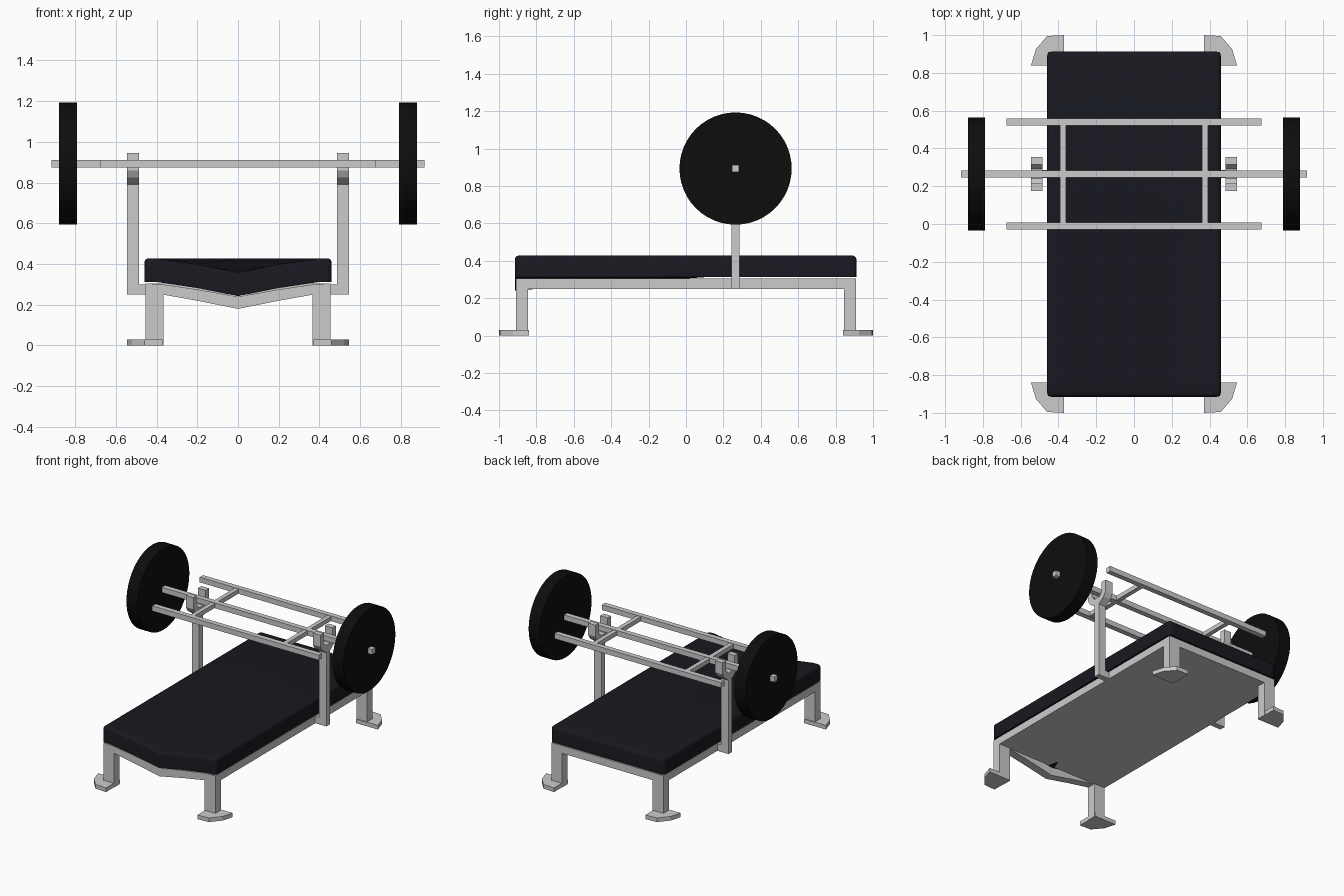
import bpy, bmesh, math
from mathutils import Vector, Matrix

if "Cube" in bpy.data.objects:
    bpy.data.objects.remove(bpy.data.objects["Cube"])


def material(name, col):
    m = bpy.data.materials.new(name)
    m.diffuse_color = (*col, 1)
    m.use_nodes = True
    m.node_tree.nodes["Principled BSDF"].inputs["Base Color"].default_value = m.diffuse_color
    return m


RUBBER = material("black_rubber", (0.004, 0.004, 0.004))
VINYL = material("dark_vinyl", (0.009, 0.009, 0.014))


def finish(name, bm, mat=None, smooth=None):
    bmesh.ops.recalc_face_normals(bm, faces=bm.faces)
    me = bpy.data.meshes.new(name)
    bm.to_mesh(me)
    bm.free()
    ob = bpy.data.objects.new(name, me)
    bpy.context.collection.objects.link(ob)
    if mat:
        me.materials.append(mat)
    if smooth:
        bpy.ops.object.select_all(action='DESELECT')
        ob.select_set(True)
        bpy.context.view_layer.objects.active = ob
        bpy.ops.object.shade_smooth_by_angle(angle=math.radians(smooth))
    return ob


def box_bm(x0, x1, y0, y1, z0, z1):
    bm = bmesh.new()
    bmesh.ops.create_cube(bm, size=1)
    for v in bm.verts:
        v.co = Vector(((x0 + x1) / 2 + v.co.x * (x1 - x0),
                       (y0 + y1) / 2 + v.co.y * (y1 - y0),
                       (z0 + z1) / 2 + v.co.z * (z1 - z0)))
    return bm


def box(name, *dims):
    return finish(name, box_bm(*dims))


def prism(name, points, offset):
    """Extrude a closed 3D outline along an offset."""
    bm = bmesh.new()
    f = bm.faces.new([bm.verts.new(p) for p in points])
    r = bmesh.ops.extrude_face_region(bm, geom=[f])
    bmesh.ops.translate(bm, vec=offset,
                        verts=[v for v in r["geom"] if isinstance(v, bmesh.types.BMVert)])
    return finish(name, bm)


YC, ZC = 0.265, 0.893     # barbell axis

# Bench deck and its sagging front rail
box("bench_deck", -0.455, 0.455, -0.85, 0.91, 0.25, 0.305)
top = [(-0.455, 0.305), (-0.37, 0.3), (-0.2, 0.275), (0, 0.24), (0.2, 0.275), (0.37, 0.3), (0.455, 0.305)]
low = [(0.455, 0.25), (0.37, 0.25), (0.2, 0.22), (0, 0.18), (-0.2, 0.22), (-0.37, 0.25), (-0.455, 0.25)]
prism("front_rail", [(x, -0.91, z) for x, z in top + low], (0, 0.06, 0))

# Cushion: bevelled slab whose front end dips in the middle
bm = box_bm(-0.46, 0.46, -0.915, 0.912, 0.312, 0.428)
edges = [e for e in bm.edges if any(v.co.z > 0.4 for v in e.verts)]
bmesh.ops.bevel(bm, geom=edges, offset=0.022, segments=3, profile=0.5, affect='EDGES')
cuts = [((x, 0, 0), (1, 0, 0)) for x in (-0.4, -0.2, 0, 0.2, 0.4)] + [((0, y, 0), (0, 1, 0)) for y in (-0.84, 0.1)]
for co, no in cuts:
    bmesh.ops.bisect_plane(bm, geom=bm.verts[:] + bm.edges[:] + bm.faces[:], plane_co=co, plane_no=no)
for v in bm.verts:
    ax = abs(v.co.x)
    sag = 0.07 - 0.2 * ax if ax < 0.2 else max(0, 0.03 - 0.15 * (ax - 0.2))
    v.co.z -= sag * min(1, max(0, (0.1 - v.co.y) / 1.0))
finish("cushion", bm, VINYL, 35)

# Legs and clipped-corner feet
foot = [(0.37, 1.0), (0.46, 0.995), (0.52, 0.925), (0.545, 0.84), (0.37, 0.84)]
for sx, side in ((-1, "left"), (1, "right")):
    for sy, end in ((-1, "front"), (1, "back")):
        xs = sorted((sx * 0.367, sx * 0.455))
        ys = sorted((sy * 0.845, sy * 0.91))
        box(f"{end}_{side}_leg", *xs, *ys, 0.0, 0.3)
        prism(f"{end}_{side}_foot", [(sx * x, sy * y, 0) for x, y in foot], (0, 0, 0.03))

    # Rack post with forked cradle, and the bracket joining it to the deck
    half = [(0.021, 0.25), (0.021, 0.79), (0.07, 0.825), (0.09, 0.86), (0.09, 0.945),
            (0.05, 0.945), (0.05, 0.875), (0.025, 0.845)]
    outline = half + [(-y, z) for y, z in reversed(half)]
    prism(f"{side}_rack_post", [(sx * 0.485, YC + y, z) for y, z in outline], (sx * 0.06, 0, 0))
    box(f"{side}_post_bracket", *sorted((sx * 0.44, sx * 0.49)), YC - 0.021, YC + 0.021, 0.25, 0.3)

    # Weight plate
    bm = bmesh.new()
    bmesh.ops.create_cone(bm, cap_ends=True, segments=48, radius1=0.3, radius2=0.3, depth=0.09,
                          matrix=Matrix.Translation((sx * 0.835, YC, ZC)) @ Matrix.Rotation(math.pi / 2, 4, 'Y'))
    finish(f"{side}_weight_plate", bm, RUBBER, 30)

    # Grip cross bar
    box(f"{side}_cross_bar", sx * 0.375 - 0.016, sx * 0.375 + 0.016, YC - 0.275, YC + 0.275, ZC - 0.016, ZC + 0.016)

# Main bar and the two parallel outer bars
for name, dy, length in (("main_bar", 0, 0.915), ("front_bar", -0.275, 0.675), ("back_bar", 0.275, 0.675)):
    box(name, -length, length, YC + dy - 0.019, YC + dy + 0.019, ZC - 0.019, ZC + 0.019)
